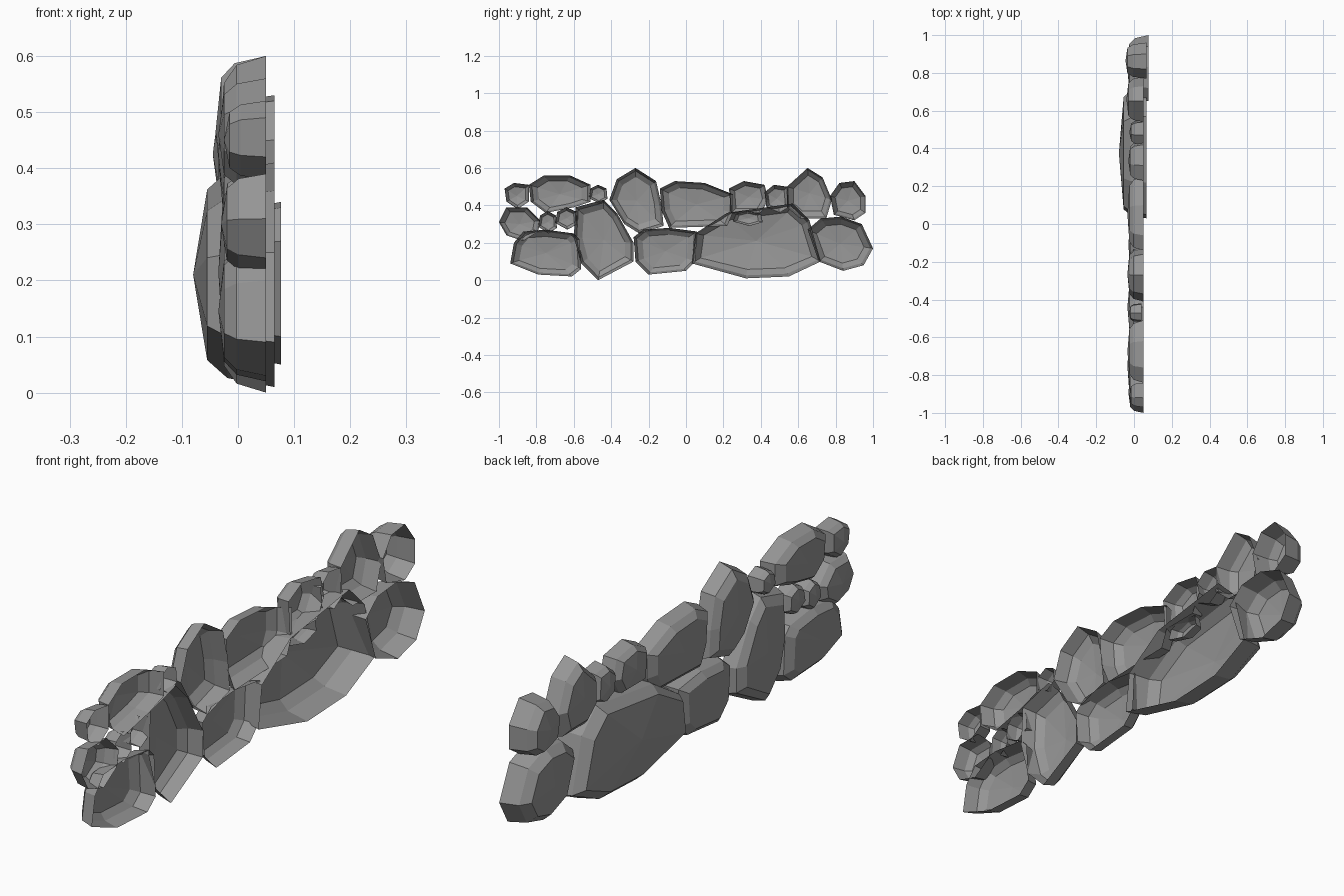
import bpy
import bmesh
from mathutils import Vector

if "Cube" in bpy.data.objects:
    bpy.data.objects.remove(bpy.data.objects["Cube"], do_unlink=True)

stone_grey = bpy.data.materials.new("stone grey")
stone_grey.use_nodes = True
colour = (0.3, 0.3, 0.3, 1.0)
stone_grey.diffuse_color = colour
stone_grey.node_tree.nodes["Principled BSDF"].inputs["Base Color"].default_value = colour


def stone(name, outline, back=5, crown=-3.5, dome=1.0):
    """Open-backed faceted shell; outline is (y, z) in hundredths, bulging towards -x."""
    points = [Vector(p) / 100 for p in outline]
    low = Vector((min(p.x for p in points), min(p.y for p in points)))
    high = Vector((max(p.x for p in points), max(p.y for p in points)))
    centre, half = (low + high) / 2, (high - low) / 2
    back, crown, dome = back / 100, crown / 100, dome / 100
    shoulder = crown + dome
    bevel = back + (shoulder - back) * 0.7

    bm = bmesh.new()

    def ring(inset, x):
        # Pull the outline in by the same distance along each axis
        scale = [1 - min(inset / h, inset * 6) for h in half]
        return [bm.verts.new((x, centre.x + (p.x - centre.x) * scale[0],
                              centre.y + (p.y - centre.y) * scale[1])) for p in points]

    rings = [ring(0, back), ring(0.016, bevel), ring(0.048, shoulder)]
    count = len(points)
    for outer, inner in zip(rings, rings[1:]):
        for i in range(count):
            j = (i + 1) % count
            bm.faces.new((outer[i], outer[j], inner[j], inner[i]))
    # Shallow faceted crown
    peak = bm.verts.new((crown, centre.x, centre.y))
    for i in range(count):
        bm.faces.new((rings[-1][i], rings[-1][(i + 1) % count], peak))

    # Every face looks away from the open back
    inside = Vector((back, centre.x, centre.y))
    bm.normal_update()
    for face in bm.faces:
        if face.normal.dot(face.calc_center_median() - inside) < 0:
            face.normal_flip()
    mesh = bpy.data.meshes.new(name)
    bm.to_mesh(mesh)
    bm.free()
    mesh.materials.append(stone_grey)
    obj = bpy.data.objects.new(name, mesh)
    bpy.context.collection.objects.link(obj)


def pebble(name, y, z, width, height, crown=-2.5):
    """Small six-sided stone."""
    shape = [(-1, -0.4), (-0.8, 0.6), (0, 1), (0.9, 0.6), (1, -0.5), (0.1, -1)]
    stone(name, [(y + a * width, z + b * height) for a, b in shape], 4, crown, 0.6)


# Bottom course
stone("bottom_end_stone", [(-94, 9), (-92, 20), (-87, 26), (-75, 27), (-60, 25),
                           (-57, 22), (-56, 6), (-61, 2), (-79, 3)])
stone("bottom_tall_stone", [(-59, 39), (-44, 43), (-37, 36), (-28, 20), (-28, 10),
                            (-47, 0), (-56, 9), (-60, 23)])
stone("bottom_middle_stone", [(-28, 23), (-23, 27), (-9, 28), (6, 26), (5, 10),
                              (0, 5), (-20, 3), (-27, 10)], crown=-3)
stone("bottom_large_stone", [(3, 9), (5, 25), (22, 36), (57, 41), (66, 32), (72, 10),
                             (55, 2), (32, 1)], back=6.5, crown=-8, dome=2.5)
stone("bottom_far_stone", [(65, 27), (72, 33), (83, 34), (94, 30), (100, 17), (95, 8),
                           (84, 5), (71, 10)], back=7.7)

# Middle fillers
stone("middle_end_stone", [(-100, 31), (-96, 39), (-85, 39), (-78, 32), (-79, 26),
                           (-87, 21), (-96, 24)], crown=-3)
pebble("middle_pebble_one", -74, 31, 5, 6)
pebble("middle_pebble_two", -64, 33, 6, 6)
pebble("middle_pebble_three", 33, 33, 8, 4, crown=-1)

# Top course
stone("top_end_stone", [(-97, 49), (-92, 52), (-84, 51), (-84, 42), (-90, 38),
                        (-96, 42)], crown=-2.5)
stone("top_wide_stone", [(-84, 51), (-76, 56), (-62, 56), (-51, 51), (-51, 42),
                         (-60, 39), (-75, 36), (-83, 42)])
pebble("top_pebble", -47, 46, 5, 5)
stone("top_tall_stone", [(-41, 43), (-37, 54), (-27, 60), (-16, 53), (-13, 40),
                         (-12, 29), (-25, 25), (-33, 30)])
stone("top_middle_stone", [(-14, 49), (-6, 53), (10, 52), (25, 46), (25, 36),
                           (22, 29), (-9, 28), (-13, 37)])
stone("top_small_stone", [(23, 49), (31, 53), (42, 51), (44, 43), (40, 36), (24, 36)],
      crown=-3)
stone("top_narrow_stone", [(42, 47), (47, 51), (54, 50), (55, 39), (50, 36), (43, 39)],
      crown=-2.5)
stone("top_peaked_stone", [(54, 50), (65, 60), (73, 55), (78, 43), (75, 33), (61, 33),
                           (54, 39)], crown=-4)
stone("top_far_stone", [(77, 45), (82, 52), (90, 53), (96, 45), (96, 36), (90, 32),
                        (79, 35)], back=6.5, crown=-4.5)
